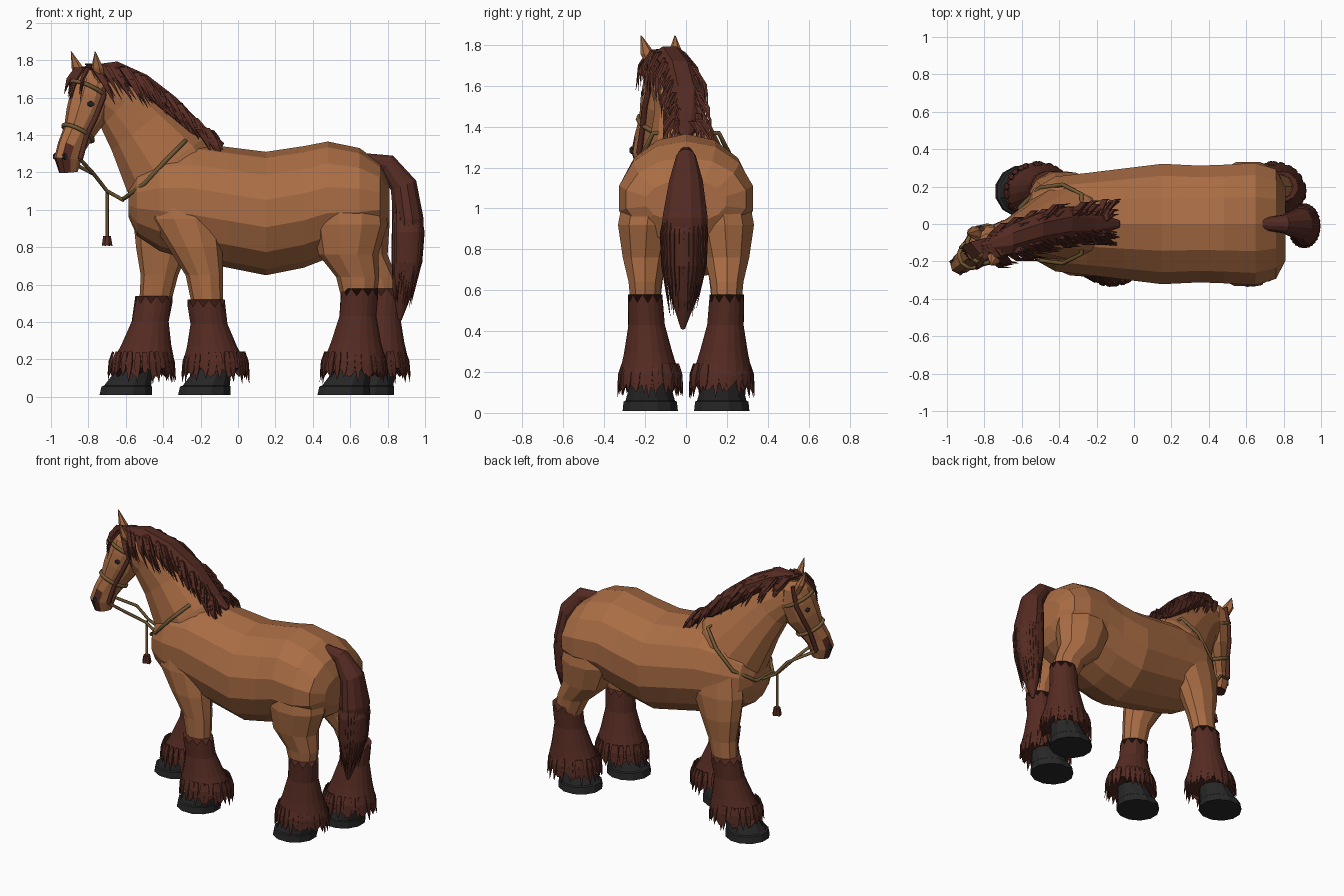
import bpy, bmesh, math, random
from mathutils import Vector as V

random.seed(4)
if "Cube" in bpy.data.objects:
    bpy.data.objects.remove(bpy.data.objects["Cube"])

X, Y, Z = V((1, 0, 0)), V((0, 1, 0)), V((0, 0, 1))


def material(name, rgb):
    m = bpy.data.materials.new(name)
    m.use_nodes = True
    m.diffuse_color = (*rgb, 1)
    m.node_tree.nodes["Principled BSDF"].inputs["Base Color"].default_value = (*rgb, 1)
    return m


COAT = material("chestnut_coat", (0.40, 0.152, 0.058))
HAIR = material("dark_brown_hair", (0.09, 0.024, 0.016))
HOOF = material("black_hoof", (0.02, 0.02, 0.021))
STRAP = material("olive_leather", (0.17, 0.10, 0.035))


def loft(bm, rings, side=Y, depth=None, n=12, jag=(0, 0)):
    """Skin elliptical rings (centre, half width, half depth) along a path."""
    rows = []
    for i, (c, a, b) in enumerate(rings):
        t = V(rings[min(i + 1, len(rings) - 1)][0]) - V(rings[max(i - 1, 0)][0])
        d = depth or t.cross(side).normalized()
        j = jag[0] if i == 0 else jag[1] if i == len(rings) - 1 else 0
        row = []
        for k in range(n):
            w = math.tau * (k + 0.5) / n
            p = V(c) + side * a * math.cos(w) + d * b * math.sin(w)
            row.append(bm.verts.new(p + Z * j * (1 if k % 2 else -1)))
        rows.append(row)
    for r, s in zip(rows, rows[1:]):
        for k in range(n):
            bm.faces.new((r[k], r[(k + 1) % n], s[(k + 1) % n], s[k]))
    bm.faces.new(rows[0])
    bm.faces.new(rows[-1])


def lock(bm, points, width, side=X):
    """A flat, pointed wisp of hair."""
    scale = (0.6, 1, 0.8, 0.05)
    loft(bm, [(p, width * s, 0.009 * s) for p, s in zip(points, scale)], side, n=4)


def finish(bm, name, mats, rule=None):
    bmesh.ops.recalc_face_normals(bm, faces=bm.faces)
    if rule:
        for f in bm.faces:
            f.material_index = rule(f.calc_center_median())
    me = bpy.data.meshes.new(name)
    bm.to_mesh(me)
    bm.free()
    for m in mats:
        me.materials.append(m)
    bpy.context.collection.objects.link(bpy.data.objects.new(name, me))


def strap(name, points, r=0.01, mat=STRAP, cyclic=False):
    cu = bpy.data.curves.new(name, "CURVE")
    cu.dimensions = "3D"
    cu.bevel_depth, cu.bevel_resolution = r, 1
    cu.use_fill_caps = True
    sp = cu.splines.new("POLY")
    sp.points.add(len(points) - 1)
    for q, p in zip(sp.points, points):
        q.co = (*p, 1)
    sp.use_cyclic_u = cyclic
    cu.materials.append(mat)
    bpy.context.collection.objects.link(bpy.data.objects.new(name, cu))


def along(points, t):
    f = t * (len(points) - 1)
    i = min(int(f), len(points) - 2)
    return V(points[i]).lerp(V(points[i + 1]), f - i)


# Barrel: station, belly height, back height, half width
barrel = [(-.585, .96, 1.12, .10), (-.54, .86, 1.24, .19), (-.42, .78, 1.33, .26),
          (-.25, .73, 1.36, .28), (-.05, .69, 1.335, .305), (.15, .65, 1.31, .33),
          (.35, .69, 1.34, .32), (.48, .74, 1.365, .325), (.65, .77, 1.33, .335),
          (.76, .84, 1.25, .30), (.81, .93, 1.14, .20)]
bm = bmesh.new()
loft(bm, [((x, 0, (lo + hi) / 2), w, (hi - lo) / 2) for x, lo, hi, w in barrel], Y, Z, 14)
finish(bm, "body", [COAT])

# Neck
bm = bmesh.new()
loft(bm, [((-.28, 0, 1.06), .21, .25), ((-.39, 0, 1.24), .195, .255),
          ((-.53, -.03, 1.43), .13, .19), ((-.63, -.06, 1.55), .10, .155),
          ((-.76, -.10, 1.65), .085, .11)])
finish(bm, "neck", [COAT])


# Legs: upper rings are (x, offset from the middle, height, half length, half width)
def leg(name, sy, upper, top, cuff_x, hem_x, hoof_x):
    bm = bmesh.new()
    loft(bm, [((x, sy * y, z), w, l) for x, y, z, l, w in upper], Y, X, 10)
    finish(bm, name + "_upper", [COAT])
    # Flared feathering with a ragged cuff and hem
    bm = bmesh.new()
    hem, cuff = V((hem_x, sy * .175, .13)), V((cuff_x, sy * .2, top))
    loft(bm, [(cuff.lerp(hem, t), w, l) for t, l, w in
              ((0, .10, .085), (.3, .10, .09), (.62, .135, .12), (.88, .172, .15), (1, .178, .155))],
         Y, X, 20, (.02, .025))
    for k in range(26):
        a = math.tau * k / 26 + random.uniform(-.08, .08)
        out = V((math.cos(a), math.sin(a), 0))
        flat = V((out.x, out.y * .88, 0))
        end = Z * random.uniform(.07, .12)
        foot = V((hem_x, sy * .175, 0))
        lock(bm, [foot + flat * .155 + Z * .24, foot + flat * .17 + Z * .19,
                  foot + flat * .175 + Z * .145, foot + flat * .183 + end],
             .024, out.cross(Z))
    finish(bm, name + "_feathering", [HAIR])
    # Hoof with a sole band and a sloping toe
    bm = bmesh.new()
    y = sy * .175
    loft(bm, [((hoof_x, y, .01), .14, .145), ((hoof_x + .005, y, .055), .135, .14),
              ((hoof_x + .01, y, .06), .125, .13), ((hoof_x + .05, y, .15), .10, .10)], Y, X, 12)
    finish(bm, name + "_hoof", [HOOF])


# Shared offset, height, half length and half width down each limb
fore = [(.11, 1.25, .10, .05), (.15, 1.10, .17, .10), (.17, .95, .19, .11),
        (.185, .80, .145, .10), (.19, .65, .10, .08), (.20, .46, .08, .068)]
hind = [(.14, 1.24, .10, .06), (.17, 1.08, .18, .14), (.19, .92, .20, .15),
        (.20, .76, .16, .115), (.20, .64, .115, .085), (.20, .48, .085, .07)]


def placed(xs, rings):
    return [(x, *r) for x, r in zip(xs, rings)]


leg("front_left_leg", -1, placed((-.32, -.31, -.285, -.23, -.18, -.16), fore), .50, -.17, -.12, -.18)
leg("front_right_leg", 1, placed((-.36, -.36, -.37, -.40, -.42, -.45), fore), .52, -.45, -.515, -.60)
leg("back_left_leg", -1, placed((.60, .60, .60, .59, .64, .65), hind), .56, .65, .62, .565)
leg("back_right_leg", 1, placed((.60, .60, .61, .64, .73, .78), hind), .56, .78, .74, .695)

# Head, turned towards its left
POLL, FWD, SIDE = V((-.78, -.10, 0)), V((-.79, -.61, 0)), V((-.61, .79, 0))


def head_at(d, w, z):
    return POLL + FWD * d + SIDE * w + Z * z


bm = bmesh.new()
loft(bm, [(head_at(d, 0, z), w, h) for d, z, w, h in
          ((0, 1.75, .05, .05), (0, 1.70, .085, .09), (.01, 1.60, .097, .12),
           (.045, 1.50, .09, .118), (.095, 1.41, .068, .09), (.145, 1.33, .06, .08),
           (.165, 1.27, .058, .08), (.16, 1.20, .04, .055))], SIDE, None, 10)
finish(bm, "head", [COAT, HAIR],
       lambda c: int(c.z < 1.32 and (c - POLL).dot(FWD) > .17 or c.z < 1.215))

for s, label in ((-1, "left"), (1, "right")):
    # Ears, eyes, nostrils and cheek straps
    bm = bmesh.new()
    loft(bm, [(head_at(0, s * .065, 1.68), .035, .03), (head_at(.03, s * .085, 1.755), .042, .028),
              (head_at(.06, s * .105, 1.845), .003, .003)], SIDE, FWD, 6)
    finish(bm, label + "_ear", [COAT])
    bm = bmesh.new()
    loft(bm, [(head_at(.065, s * w, 1.565), r, r * .7) for w, r in
              ((.06, .028), (.085, .024), (.09, .01))], FWD, Z, 8)
    finish(bm, label + "_eye", [HOOF])
    bm = bmesh.new()
    loft(bm, [(head_at(.215, s * w, 1.285), .014, .018) for w in (.02, .048)], FWD, Z, 6)
    finish(bm, label + "_nostril", [HOOF])
    strap(label + "_cheek_strap", [head_at(d, s * w, z) for d, w, z in
          ((-.02, .08, 1.73), (0, .098, 1.6), (.045, .092, 1.5), (.09, .071, 1.40), (.13, .064, 1.27))],
          .015, HAIR)
    strap(label + "_rein", [head_at(.13, s * .064, 1.27), (-.77, s * .06 - .08, 1.19),
                            (-.70, s * .02 - .01, 1.10), (-.61, s * .03, 1.05)], .01)

# Bridle bands
for name, d, z, w, h in (("noseband", .095, 1.41, .073, .095), ("browband", .015, 1.63, .098, .122)):
    strap(name, [head_at(d + .87 * h * math.cos(a), w * math.sin(a), z + .48 * h * math.cos(a))
                 for a in (math.tau * k / 14 for k in range(14))], .012, STRAP, True)

# Neck collar and hanging tassel
half = [(-.28, -.16, 1.37), (-.38, -.21, 1.27), (-.50, -.195, 1.14), (-.61, -.09, 1.06)]
strap("collar", half + [(x, -y, z) for x, y, z in reversed(half)], .012, STRAP, True)
strap("tassel_cord", [(-.70, -.01, 1.10), (-.70, -.01, .86)], .009)
bm = bmesh.new()
loft(bm, [((-.70, -.01, .86), .022, .022), ((-.70, -.01, .81), .03, .03)], Y, X, 8, (0, .004))
finish(bm, "tassel", [HAIR])

# Mane: a crest ridge with layered wisps falling both ways
crest = [(-.82, -.12, 1.75), (-.66, -.08, 1.74), (-.52, -.03, 1.67),
         (-.37, 0, 1.55), (-.24, 0, 1.43), (-.08, 0, 1.345)]
bm = bmesh.new()
loft(bm, [(p, w, w * .7) for p, w in zip(crest, (.03, .085, .095, .10, .085, .02))], Y, None, 8)
for k in range(200):
    s = 1 if k % 2 else -1
    t = random.random()
    p = along(crest, t * .92) + V((0, 0, random.uniform(0, .03)))
    q = random.uniform(.6, 1.2) * (1 - .35 * t)
    spread = s * random.uniform(.35, 1) * (1.05 if s > 0 else .9)
    steps = ((0, 0, 0), (.06, .075, -.01), (.12, .125, -.11), (.18, .13, -.24))
    lock(bm, [p + V((x * q, y * spread, z * q * (.35 + .65 * abs(spread)))) for x, y, z in steps],
         random.uniform(.014, .028))
finish(bm, "mane", [HAIR])

# Forelock
bm = bmesh.new()
for k in range(12):
    w = random.uniform(-.07, .07)
    drop = random.uniform(.06, .14)
    lock(bm, [head_at(0, w * .4, 1.76), head_at(.07, w * .8, 1.755),
              head_at(.115, w, 1.70), head_at(.14, w * 1.1, 1.72 - drop)], .016, SIDE)
finish(bm, "forelock", [HAIR])

# Tail with long surface wisps
bm = bmesh.new()
loft(bm, [((.66, 0, 1.275), .03, .03), ((.80, 0, 1.245), .05, .055), ((.885, 0, 1.13), .085, .075),
          ((.912, -.005, .95), .115, .083), ((.905, -.01, .75), .105, .083),
          ((.88, -.01, .56), .065, .055), ((.865, -.015, .41), .01, .01)], Y, None, 12)
for k in range(30):
    a = math.tau * k / 30
    out = V((math.sin(a) * .08, math.cos(a) * .112, 0))
    end = random.uniform(.46, .62)
    top = random.uniform(.95, 1.06)
    lock(bm, [V((.895, 0, top)) + out * .85, V((.91, -.01, .88)) + out,
              V((.903, -.01, .72)) + out * .95, V((.88, -.015, end)) + out * .6],
         .02, out.cross(Z).normalized())
finish(bm, "tail", [HAIR])
